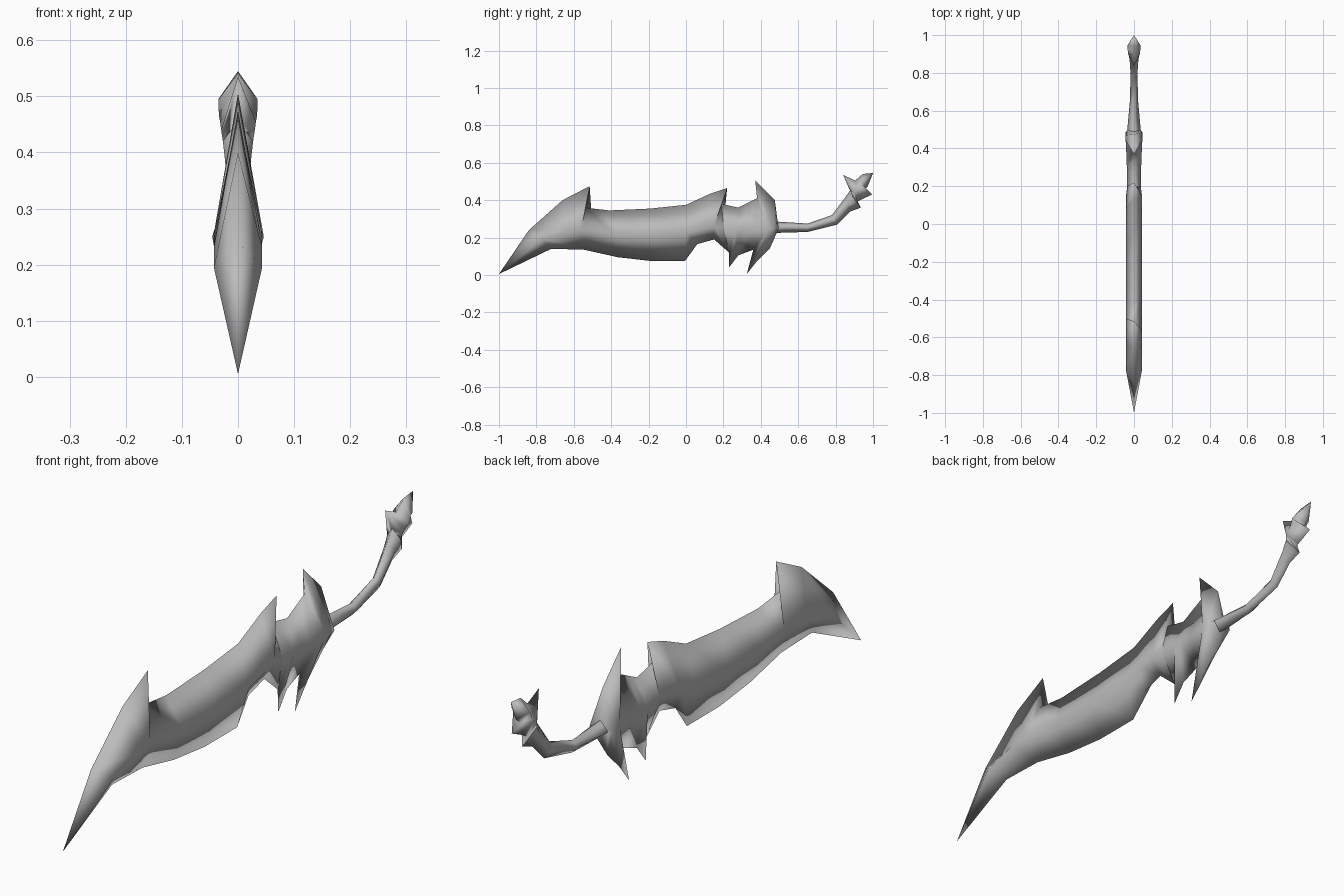
import bpy
import bmesh

cube = bpy.data.objects.get("Cube")
if cube:
    bpy.data.objects.remove(cube, do_unlink=True)

# One steel material
steel = bpy.data.materials.new("grey_steel")
steel.use_nodes = True
steel.diffuse_color = (0.5, 0.5, 0.5, 1)
steel.node_tree.nodes["Principled BSDF"].inputs["Base Color"].default_value = (0.5, 0.5, 0.5, 1)


def loft(name, stations):
    """Skin diamond sections: top edge (y, z), side ridge (y, z, half width), bottom edge (y, z)."""
    bm = bmesh.new()
    rings = []
    for top, side, low in stations:
        y, z, w = side
        points = [(0, *top), (w, y, z), (0, *low), (-w, y, z)]
        rings.append([bm.verts.new(p) for p in points])
    for a, b in zip(rings, rings[1:]):
        for i in range(4):
            j = (i + 1) % 4
            bm.faces.new((a[i], a[j], b[j], b[i]))
    # Collapse the points and repeated edges of the sections
    bmesh.ops.remove_doubles(bm, verts=bm.verts, dist=0.0005)
    bmesh.ops.recalc_face_normals(bm, faces=bm.faces)
    for f in bm.faces:
        f.smooth = True
    mesh = bpy.data.meshes.new(name)
    bm.to_mesh(mesh)
    bm.free()
    mesh.materials.append(steel)
    obj = bpy.data.objects.new(name, mesh)
    bpy.context.collection.objects.link(obj)
    return obj


# Sections where neighbouring parts meet
blade_end = ((0.19, 0.38), (0.20, 0.26, 0.036), (0.23, 0.12))
guard_end = ((0.49, 0.285), (0.495, 0.255, 0.036), (0.485, 0.225))
grip_end = ((0.88, 0.455), (0.89, 0.42, 0.027), (0.935, 0.36))

# Blade with a hooked barb near the tip and another at its root
loft("blade", [
    ((-1.0, 0.005), (-1.0, 0.005, 0.0), (-1.0, 0.005)),
    ((-0.84, 0.24), (-0.77, 0.195, 0.043), (-0.72, 0.14)),
    ((-0.66, 0.40), (-0.63, 0.23, 0.043), (-0.545, 0.135)),
    ((-0.515, 0.475), (-0.56, 0.24, 0.042), (-0.545, 0.135)),
    ((-0.54, 0.36), (-0.50, 0.24, 0.042), (-0.545, 0.135)),
    ((-0.41, 0.345), (-0.38, 0.22, 0.043), (-0.365, 0.095)),
    ((-0.19, 0.355), (-0.19, 0.215, 0.043), (-0.19, 0.075)),
    ((0.0, 0.375), (0.0, 0.225, 0.043), (-0.005, 0.075)),
    ((0.13, 0.435), (0.08, 0.245, 0.043), (0.06, 0.165)),
    ((0.22, 0.465), (0.15, 0.26, 0.042), (0.15, 0.19)),
    blade_end,
])

# Guard with one upper and two lower spikes
loft("guard", [
    blade_end,
    ((0.28, 0.36), (0.27, 0.25, 0.036), (0.23, 0.04)),
    ((0.33, 0.385), (0.30, 0.245, 0.038), (0.28, 0.105)),
    ((0.38, 0.41), (0.36, 0.25, 0.040), (0.36, 0.135)),
    ((0.37, 0.505), (0.44, 0.25, 0.044), (0.325, 0.005)),
    ((0.475, 0.40), (0.47, 0.25, 0.046), (0.38, 0.075)),
    ((0.49, 0.285), (0.485, 0.25, 0.046), (0.45, 0.145)),
    guard_end,
])

# Thin upswept grip
loft("grip", [
    guard_end,
    ((0.65, 0.275), (0.65, 0.253, 0.022), (0.65, 0.23)),
    ((0.78, 0.32), (0.79, 0.295, 0.018), (0.81, 0.27)),
    ((0.855, 0.42), (0.865, 0.385, 0.023), (0.88, 0.34)),
    grip_end,
])

# Clawed pommel
loft("pommel", [
    grip_end,
    ((0.84, 0.535), (0.895, 0.44, 0.03), (0.905, 0.385)),
    ((0.905, 0.505), (0.91, 0.455, 0.032), (0.93, 0.40)),
    ((0.905, 0.505), (0.925, 0.465, 0.034), (0.995, 0.43)),
    ((0.945, 0.54), (0.935, 0.49, 0.035), (0.94, 0.45)),
    ((0.945, 0.54), (0.945, 0.495, 0.035), (0.97, 0.47)),
    ((1.0, 0.545), (1.0, 0.545, 0.0), (1.0, 0.545)),
])
